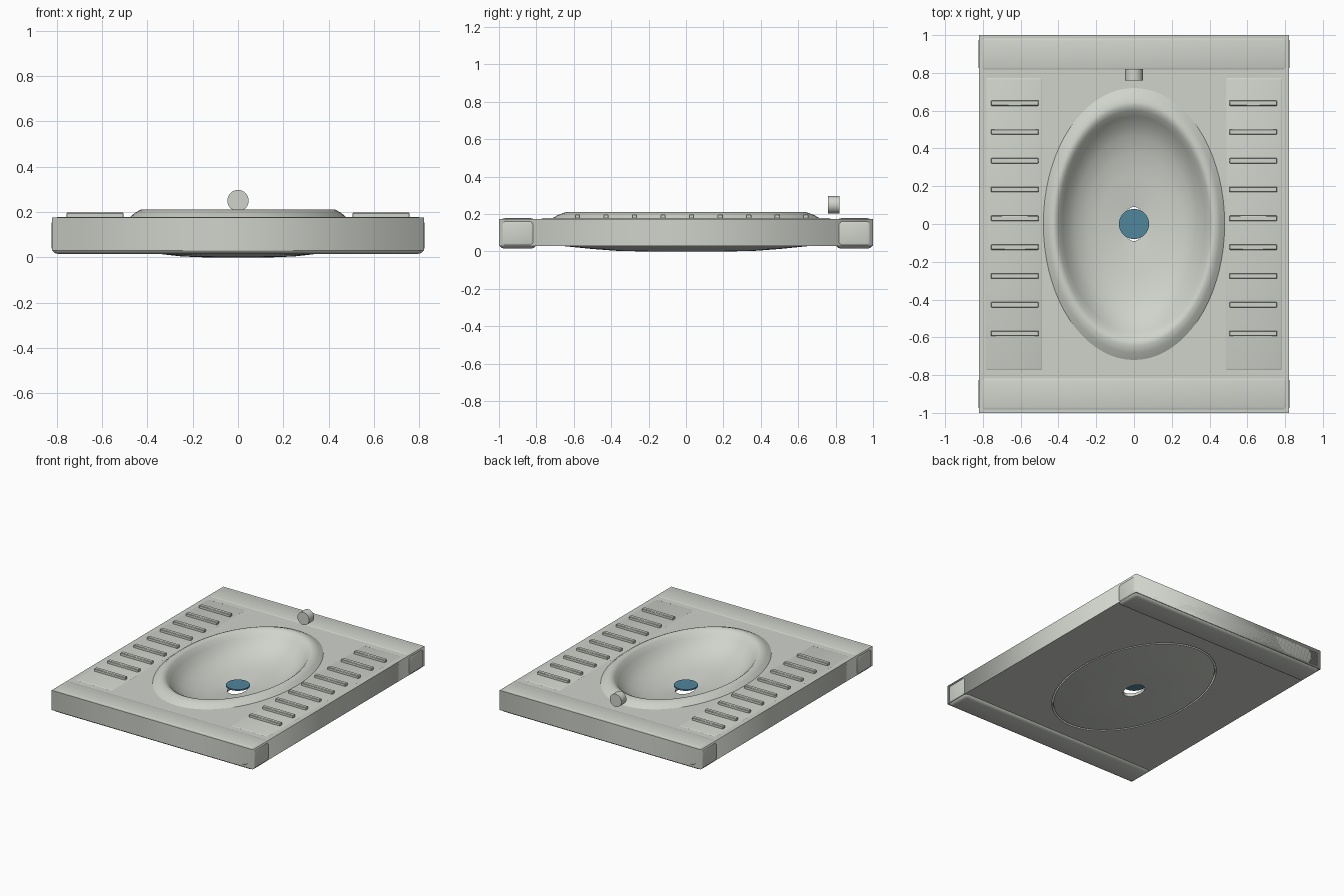
import bpy
import bmesh
from math import sin, cos, tau, radians

cube = bpy.data.objects.get("Cube")
if cube:
    bpy.data.objects.remove(cube, do_unlink=True)


def make_material(name, rgb):
    mat = bpy.data.materials.new(name)
    mat.use_nodes = True
    mat.diffuse_color = (*rgb, 1)
    mat.node_tree.nodes["Principled BSDF"].inputs["Base Color"].default_value = (*rgb, 1)
    return mat


ceramic = make_material("pale grey ceramic", (0.63, 0.655, 0.6))
blue = make_material("drain blue", (0.08, 0.24, 0.33))


def activate(obj):
    bpy.ops.object.select_all(action="DESELECT")
    obj.select_set(True)
    bpy.context.view_layer.objects.active = obj


def add_object(name, bm, mat, smooth=None):
    bmesh.ops.recalc_face_normals(bm, faces=bm.faces)
    mesh = bpy.data.meshes.new(name)
    bm.to_mesh(mesh)
    bm.free()
    obj = bpy.data.objects.new(name, mesh)
    bpy.context.collection.objects.link(obj)
    mesh.materials.append(mat)
    if smooth:
        activate(obj)
        bpy.ops.object.shade_smooth_by_angle(angle=radians(smooth))
    return obj


def box(name, low, high, bevel=0, segments=3):
    bm = bmesh.new()
    bmesh.ops.create_cube(bm, size=1)
    for v in bm.verts:
        for i in range(3):
            v.co[i] = high[i] if v.co[i] > 0 else low[i]
    if bevel:
        bmesh.ops.bevel(bm, geom=bm.edges[:], offset=bevel, segments=segments,
                        profile=0.5, affect="EDGES")
    return add_object(name, bm, ceramic, 40 if bevel else None)


def ellipse(r, z, count=72):
    # Every oval ring is one and a half times longer than wide
    return [(r * cos(tau * i / count), 1.5 * r * sin(tau * i / count), z) for i in range(count)]


# Slab with an oval opening for the bowl
curve = bpy.data.curves.new("slab", "CURVE")
curve.dimensions = "2D"
curve.fill_mode = "BOTH"
curve.extrude = 0.0725
corners = [(-0.82, -1, 0), (0.82, -1, 0), (0.82, 1, 0), (-0.82, 1, 0)]
for outline in (corners, ellipse(0.455, 0)):
    spline = curve.splines.new("POLY")
    spline.points.add(len(outline) - 1)
    for point, co in zip(spline.points, outline):
        point.co = (*co, 1)
    spline.use_cyclic_u = True
slab = bpy.data.objects.new("slab", curve)
slab.location.z = 0.1025
bpy.context.collection.objects.link(slab)
curve.materials.append(ceramic)
activate(slab)
bpy.ops.object.convert(target="MESH")

# Bowl: closed cross-section from the drain up the inside, over the rim, down the outside
profile = [(0.06, 0.022), (0.1, 0.03), (0.18, 0.042), (0.25, 0.06), (0.31, 0.09),
           (0.35, 0.125), (0.38, 0.165), (0.4, 0.195), (0.415, 0.207), (0.43, 0.21),
           (0.455, 0.196), (0.48, 0.175), (0.465, 0.1), (0.445, 0.03), (0.33, 0.013),
           (0.25, 0.004), (0.15, 0.0), (0.06, 0.0)]
bm = bmesh.new()
rings = [[bm.verts.new(co) for co in ellipse(r, z)] for r, z in profile]
for a, b in zip(rings, rings[1:] + rings[:1]):
    for i in range(len(a)):
        j = (i + 1) % len(a)
        bm.faces.new((a[i], a[j], b[j], b[i]))
add_object("bowl", bm, ceramic, 50)

# Rounded bars across the front and back
box("front_bar", (-0.823, -1, 0.015), (0.823, -0.8, 0.178), 0.03)
box("back_bar", (-0.823, 0.8, 0.015), (0.823, 1, 0.178), 0.03)

# Raised foot rests with grip ridges
for side, sign in (("left", 1), ("right", -1)):
    def span(a, b):
        return sorted((sign * a, sign * b))
    x0, x1 = span(0.48, 0.79)
    box(f"{side}_foot_rest", (x0, -0.78, 0.1), (x1, 0.78, 0.178), 0.015)
    x0, x1 = span(0.505, 0.757)
    for i in range(9):
        y = 0.64 - 0.1525 * i
        box(f"{side}_grip_{i + 1}", (x0, y - 0.014, 0.17), (x1, y + 0.014, 0.197), 0.003, 1)


def cylinder(name, radius, depth, location, mat, sides, tilt=0):
    bm = bmesh.new()
    bmesh.ops.create_cone(bm, cap_ends=True, segments=sides, radius1=radius,
                          radius2=radius, depth=depth)
    obj = add_object(name, bm, mat, 40)
    obj.location = location
    obj.rotation_euler.x = tilt


# Drain cover and water inlet
cylinder("drain_cover", 0.08, 0.01, (0, 0, 0.05), blue, 32)
cylinder("water_inlet", 0.047, 0.06, (0, 0.79, 0.25), ceramic, 32, radians(90))
